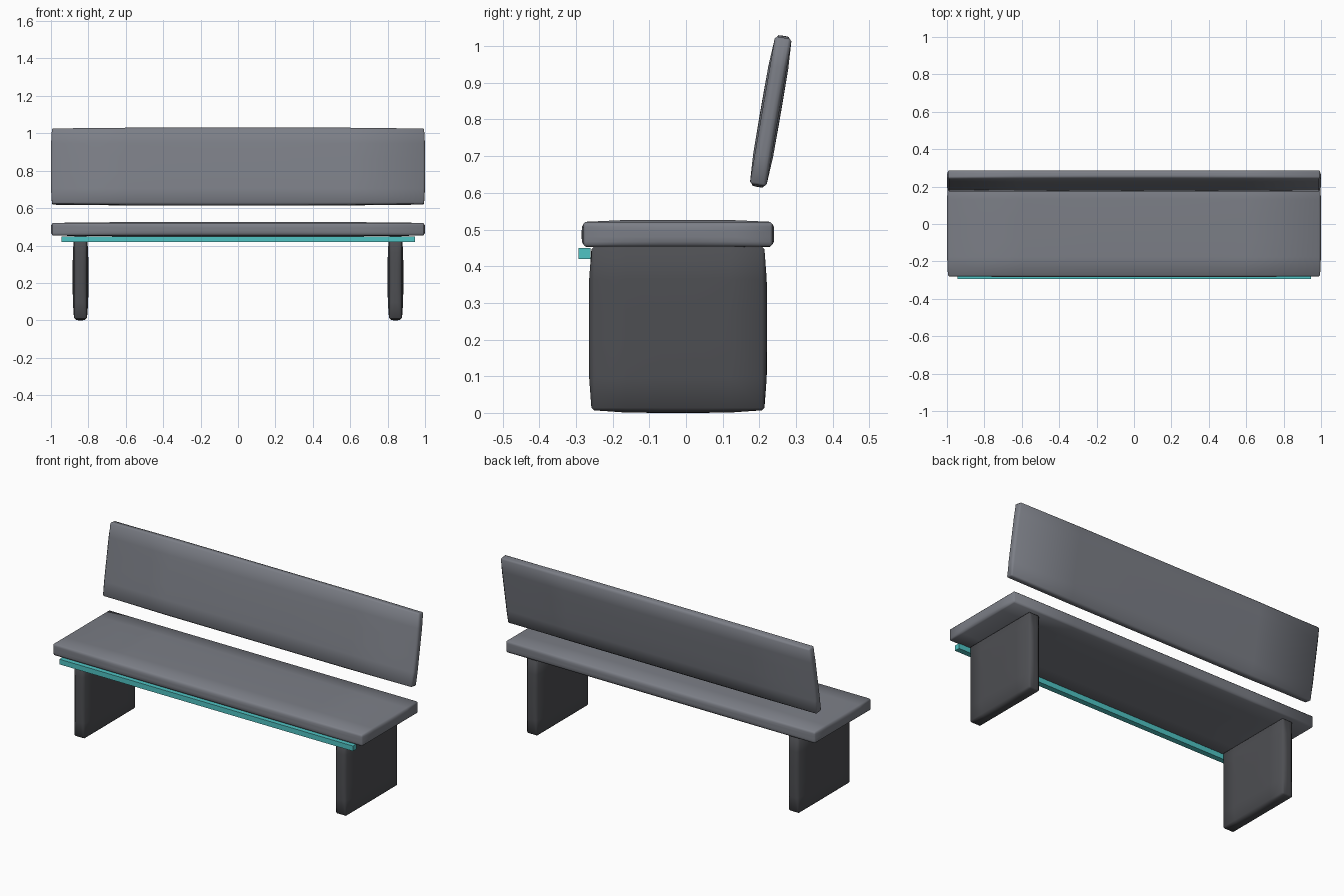
import bpy
import bmesh
from math import radians
from mathutils import Vector

if "Cube" in bpy.data.objects:
    bpy.data.objects.remove(bpy.data.objects["Cube"])


def material(name, color):
    mat = bpy.data.materials.new(name)
    mat.diffuse_color = (*color, 1)
    mat.use_nodes = True
    mat.node_tree.nodes["Principled BSDF"].inputs["Base Color"].default_value = mat.diffuse_color
    return mat


def slab(name, center, size, mat, crown=0.0, bevel=0.0, tilt=0.0):
    """Box whose faces swell slightly towards their middles, with softened edges."""
    bm = bmesh.new()
    bmesh.ops.create_cube(bm, size=2)
    if crown:
        bmesh.ops.subdivide_edges(bm, edges=bm.edges[:], cuts=4, use_grid_fill=True)
    for v in bm.verts:
        u = v.co.copy()
        pos = []
        for i in range(3):
            others = max(abs(u[j]) for j in range(3) if j != i)
            pos.append(u[i] * (size[i] / 2 - crown * others ** 4))
        v.co = Vector(pos)
    if crown:
        # chamfer only the twelve outer box edges
        sharp = [e for e in bm.edges if e.calc_face_angle(0) > radians(50)]
        bmesh.ops.bevel(bm, geom=sharp, offset=bevel, segments=1,
                        profile=0.5, affect='EDGES', clamp_overlap=True)
        for f in bm.faces:
            f.smooth = True
    mesh = bpy.data.meshes.new(name)
    bm.to_mesh(mesh)
    bm.free()
    mesh.materials.append(mat)
    obj = bpy.data.objects.new(name, mesh)
    bpy.context.collection.objects.link(obj)
    obj.location = center
    obj.rotation_euler.x = tilt
    return obj


slate = material("slate", (0.20, 0.21, 0.24))
charcoal = material("charcoal", (0.075, 0.077, 0.085))
teal = material("teal", (0.08, 0.55, 0.55))

# Seat board
slab("seat", (0, -0.022, 0.487), (2.0, 0.525, 0.078), slate, 0.005, 0.006)

# Leaning backrest, floating above the seat
slab("backrest", (0, 0.231, 0.822), (2.0, 0.056, 0.418), slate, 0.005, 0.006, -radians(9.8))

# Slab legs
for side, label in ((-1, "left"), (1, "right")):
    slab(label + "_leg", (side * 0.842, -0.022, 0.23), (0.084, 0.486, 0.46),
         charcoal, 0.007, 0.007)

# Light strip under the front edge of the seat
slab("light_strip", (0, -0.277, 0.434), (1.89, 0.032, 0.03), teal)
